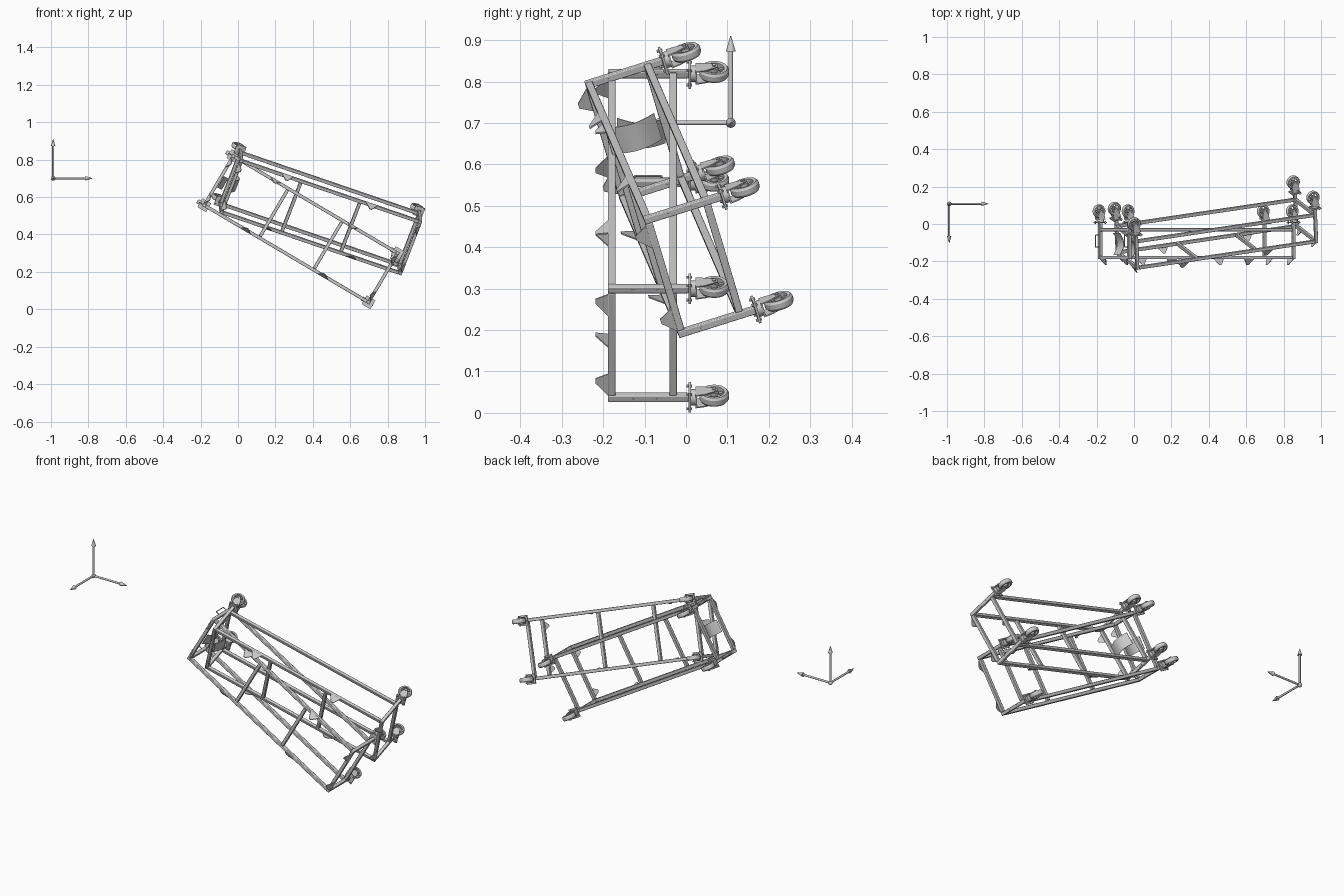
import bpy, bmesh
from math import pi, cos, sin
from mathutils import Matrix, Vector

if "Cube" in bpy.data.objects:
    bpy.data.objects.remove(bpy.data.objects["Cube"])

T = 0.018          # square tube width
L, W = 1.02, 0.305  # frame length and width
H = 0.148          # height of upper rails above base
POST = 0.185       # post top


def obj(name, bm, mat=Matrix(), smooth=False, bevel=0):
    me = bpy.data.meshes.new(name)
    bmesh.ops.recalc_face_normals(bm, faces=bm.faces)
    bm.to_mesh(me)
    bm.free()
    ob = bpy.data.objects.new(name, me)
    bpy.context.collection.objects.link(ob)
    ob.matrix_world = mat
    if bevel:
        b = ob.modifiers.new("rounded_edges", 'BEVEL')
        b.width = bevel
        b.segments = 2
    if smooth:
        bpy.ops.object.select_all(action='DESELECT')
        ob.select_set(True)
        bpy.context.view_layer.objects.active = ob
        bpy.ops.object.shade_smooth_by_angle()
    return ob


def box(bm, c, s, rot=Matrix()):
    m = Matrix.Translation(c) @ rot @ Matrix.Diagonal((*s, 1))
    bmesh.ops.create_cube(bm, size=1, matrix=m)


def rod(bm, a, b, r1, r2=None, seg=12):
    a, b = Vector(a), Vector(b)
    d = b - a
    m = Matrix.Translation((a + b) / 2) @ d.to_track_quat('Z', 'Y').to_matrix().to_4x4()
    bmesh.ops.create_cone(bm, cap_ends=True, segments=seg, radius1=r1,
                          radius2=r1 if r2 is None else r2, depth=d.length, matrix=m)


def prism(bm, pts, shift):
    # extrude a flat outline along a vector
    f = bm.faces.new([bm.verts.new(p) for p in pts])
    ext = bmesh.ops.extrude_face_region(bm, geom=[f])
    bmesh.ops.translate(bm, vec=shift, verts=[v for v in ext['geom'] if isinstance(v, bmesh.types.BMVert)])


def caster(name, mat):
    # mounting plate and swivel
    bm = bmesh.new()
    box(bm, (0, 0, 0.003), (0.054, 0.054, 0.006))
    rod(bm, (0, 0, 0.006), (0, 0, 0.017), 0.02, seg=20)
    for x in (-0.02, 0.02):
        for y in (-0.02, 0.02):
            rod(bm, (x, y, -0.005), (x, y, 0.009), 0.004, seg=6)
    obj(name + "_plate", bm, mat, True)
    # fork
    bm = bmesh.new()
    box(bm, (0, 0, 0.019), (0.042, 0.036, 0.004))
    for y in (-0.018, 0.015):
        prism(bm, [(-0.022, y, 0.017), (0.021, y, 0.017), (0.021, y, 0.035), (0.014, y, 0.07),
                   (0.002, y, 0.07), (-0.016, y, 0.04)], (0, 0.003, 0))
    rod(bm, (0.008, -0.021, 0.062), (0.008, 0.021, 0.062), 0.005, seg=8)
    obj(name + "_fork", bm, mat)
    # wheel: lathed tyre, hub and spokes
    bm = bmesh.new()
    c = Vector((0.008, 0, 0.062))
    prof = [(0.024, -0.011), (0.032, -0.012), (0.036, -0.006), (0.036, 0.006), (0.032, 0.012), (0.024, 0.011)]
    n = 28
    rings = [[bm.verts.new(c + Vector((r * cos(2 * pi * i / n), y, r * sin(2 * pi * i / n))))
              for r, y in prof] for i in range(n)]
    for i in range(n):
        for j in range(len(prof)):
            k, i2 = (j + 1) % len(prof), (i + 1) % n
            bm.faces.new((rings[i][j], rings[i][k], rings[i2][k], rings[i2][j]))
    rod(bm, c - Vector((0, 0.012, 0)), c + Vector((0, 0.012, 0)), 0.01, seg=16)
    for i in range(6):
        r = Matrix.Rotation(i * pi / 3, 4, 'Y')
        box(bm, c + r @ Vector((0.018, 0, 0)), (0.018, 0.008, 0.007), r)
    obj(name + "_wheel", bm, mat, True)


def frame(name, origin, u, v):
    u = Vector(u).normalized()
    n = u.cross(Vector(v)).normalized()
    v = n.cross(u)
    M = Matrix((u, v, n)).transposed().to_4x4()
    M.translation = origin
    # long rails and end bars, at base and upper level
    bm = bmesh.new()
    for z in (0, H):
        for y in (0, W):
            box(bm, (L / 2, y, z), (L - T, T, T))
        for x in (0, L):
            box(bm, (x, W / 2, z), (T, W - T, T))
    obj(name + "_rails", bm, M, True, 0.0025)
    # cross bars
    bm = bmesh.new()
    for x in (L * 0.335, L * 0.665):
        box(bm, (x, W / 2, 0), (T, W - T, T))
    obj(name + "_cross_bars", bm, M, True, 0.0025)
    # posts, rivets and casters
    bm, riv = bmesh.new(), bmesh.new()
    for x in (0, L):
        for y in (0, W):
            box(bm, (x, y, (POST - T / 2) / 2), (T, T, POST + T / 2))
            for z in (0.05, 0.11):
                rod(riv, (x - T * .55, y, z), (x + T * .55, y, z), 0.003, seg=8)
            tag = ("left" if x == 0 else "right") + ("_upper" if y == 0 else "_lower")
            caster(f"{name}_caster_{tag}", M @ Matrix.Translation((x, y, POST))
                   @ Matrix.Rotation(pi, 4, 'Z'))
    obj(name + "_posts", bm, M, True, 0.0025)
    obj(name + "_rivets", riv, M)
    # stacking tabs under the base, leaning inwards
    bm = bmesh.new()
    spots = [((x, y), (1, 0), (0, 1 if y == 0 else -1)) for x in (0.26, 0.74) for y in (0, W)]
    spots += [((x, y), (0, 1), (1 if x == 0 else -1, 0)) for x in (0, L) for y in (0.042, W - 0.04)]
    for p, d, inn in spots:
        p, d, inn = (Vector((*q, 0)) for q in (p, d, inn))
        out = p - inn * T / 2 + Vector((0, 0, -T / 2))
        tip = out + inn * 0.018 + Vector((0, 0, -0.031))
        prism(bm, [out - d * 0.03, out + d * 0.03, tip + d * 0.006, tip - d * 0.006], inn * 0.004)
    obj(name + "_stacking_tabs", bm, M)
    # curved plate across the middle of the left end
    bm = bmesh.new()
    pts = [(0.01 + 0.025 * sin(pi * i / 8), W / 2 - 0.035, 0.012 + 0.118 * i / 8) for i in range(9)]
    prism(bm, pts + [(x + 0.003, y, z) for x, y, z in reversed(pts)], (0, 0.07, 0))
    obj(name + "_end_plate", bm, M, True)
    return M


# level and tilted trolley frames
M1 = frame("level_frame", (-0.025, -0.179, 0.819), (0.88, 0, -0.52), (-0.155, 0, -0.26))
M2 = frame("tilted_frame", (0.018, -0.234, 0.794), (0.945, 0.14, -0.323), (-0.10, 0.084, -0.28))

# thin loop handles on the left posts
bm = bmesh.new()
for y in (0, W):
    loop = [(-T / 2, y, 0.055), (-0.03, y, 0.055), (-0.03, y, 0.12), (-T / 2, y, 0.12)]
    for a, b in zip(loop, loop[1:]):
        rod(bm, a, b, 0.0025, seg=8)
obj("loop_handles", bm, M1, True)

# axis marker: ball and three arrows
O = Vector((-0.988, 0.108, 0.70))
bm = bmesh.new()
bmesh.ops.create_uvsphere(bm, u_segments=16, v_segments=10, radius=0.012, matrix=Matrix.Translation(O))
for d in ((1, 0, 0), (0, -1, 0), (0, 0, 1)):
    d = Vector(d)
    rod(bm, O, O + d * 0.175, 0.0055, seg=16)
    rod(bm, O + d * 0.172, O + d * 0.21, 0.012, 0.001, seg=16)
obj("axis_marker", bm, smooth=True)
